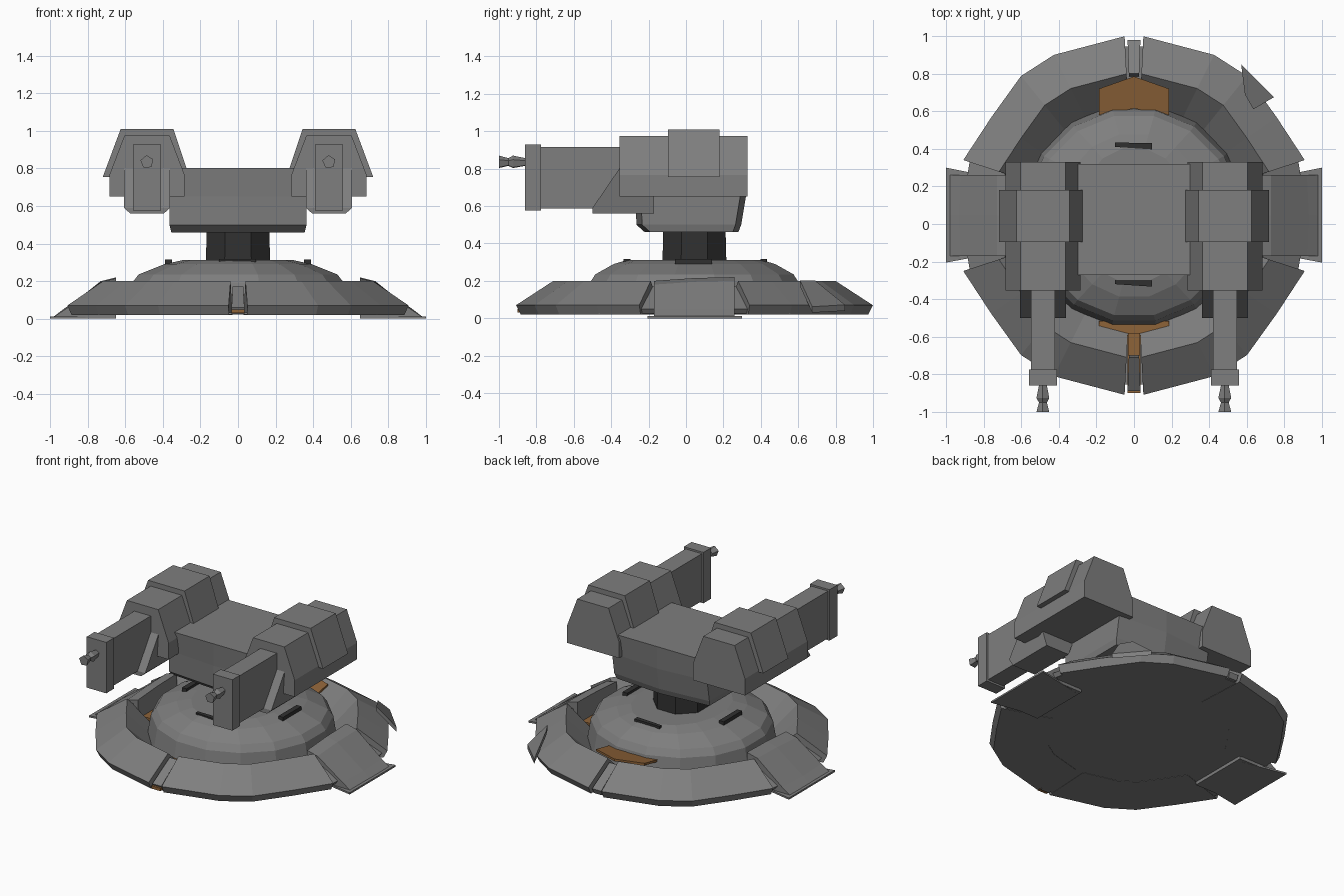
import bpy, bmesh
from math import cos, sin, radians, pi

cube = bpy.data.objects.get("Cube")
if cube:
    bpy.data.objects.remove(cube, do_unlink=True)

CY = 0.045  # centre of the round base along y


def material(name, rgb):
    m = bpy.data.materials.new(name)
    m.use_nodes = True
    m.diffuse_color = (*rgb, 1)
    m.node_tree.nodes["Principled BSDF"].inputs["Base Color"].default_value = (*rgb, 1)
    return m


grey = material("hull_grey", (0.21, 0.21, 0.21))
dark = material("dark_metal", (0.03, 0.03, 0.03))
orange = material("orange_panel", (0.27, 0.125, 0.04))


def loft(name, sections, mat=grey):
    """Skin a list of equal-length closed sections and cap both ends."""
    bm = bmesh.new()
    rows = [[bm.verts.new(p) for p in s] for s in sections]
    n = len(rows[0])
    for a, b in zip(rows, rows[1:]):
        for i in range(n):
            j = (i + 1) % n
            bm.faces.new((a[i], a[j], b[j], b[i]))
    bm.faces.new(rows[0])
    bm.faces.new(rows[-1])
    bmesh.ops.recalc_face_normals(bm, faces=bm.faces)
    mesh = bpy.data.meshes.new(name)
    bm.to_mesh(mesh)
    bm.free()
    mesh.materials.append(mat)
    obj = bpy.data.objects.new(name, mesh)
    bpy.context.collection.objects.link(obj)
    return obj


def box(name, x0, x1, y0, y1, z0, z1, mat=grey):
    return loft(name, [[(x0, y0, z), (x1, y0, z), (x1, y1, z), (x0, y1, z)]
                       for z in (z0, z1)], mat)


def prism_y(name, profile, cx, y0, y1):
    """Extrude an (x, z) profile along y around the line x = cx."""
    return loft(name, [[(cx + x, y, z) for x, z in profile] for y in (y0, y1)])


def arc(name, profile, angles, mat=grey):
    """Sweep an (r, z) profile around the base centre."""
    return loft(name, [[(r * cos(radians(a)), CY + r * sin(radians(a)), z)
                        for r, z in profile] for a in angles], mat)


def ngon(n, rx, ry, z, cy=CY):
    return [(rx * cos(2 * pi * (i + .5) / n), cy + ry * sin(2 * pi * (i + .5) / n), z)
            for i in range(n)]


# Outer armour ring in four quarters
ring = [(.58, .035), (.755, .2), (.955, .07), (.93, .02), (.58, .02)]
quarter = [18, 34.5, 51, 63.5, 87]
reach = [1, .965, 1, 1, 1]
for k, turn in enumerate((lambda a: a, lambda a: 180 - a, lambda a: 180 + a, lambda a: -a)):
    sections = []
    for a, s in zip(quarter, reach):
        t = radians(turn(a))
        sections.append([(r * s * cos(t), CY + r * s * sin(t), z) for r, z in ring])
    loft(f"armour_ring_{k + 1}", sections)

# Floor plate under the ring
corners = quarter + [180 - a for a in reversed(quarter)]
corners += [a + 180 for a in corners]
loft("floor_plate", [[(.9 * cos(radians(a)), CY + .9 * sin(radians(a)), z) for a in corners]
                     for z in (.022, .032)])

# Narrow blocks filling the front and back slits
slit = [(.74, .03), (.755, .175), (.935, .06), (.92, .025)]
for name, a in (("back", 90), ("front", 270)):
    arc(f"{name}_slit_block", slit, (a - 2.1, a + 2.1))

# Side footings: low filler, and a sloped foot reaching the ground
filler = [(.66, .03), (.72, .17), (.92, .05), (.9, .025)]
for name, s, a in (("left", 1, 0), ("right", -1, 180)):
    arc(f"{name}_filler", filler, (a - 18, a, a + 18))
    loft(f"{name}_foot", [
        [(s * x, y, z) for x, z in ((.65, zt), (.73, zt - .02), (xm, .05), (xe, .004), (.65, 0))]
        for y, zt, xm, xe in ((-.17, .2, .92, .99), (.045, .215, .93, .99), (.26, .22, .92, .99))])
    loft(f"{name}_foot_plate", [
        [(s * .65, -.14, z), (s * 1, -.205, z), (s * 1, .3, z), (s * .65, .23, z)]
        for z in (0, .012)])
    box(f"{name}_floor_panel", min(s * .56, s * .69), max(s * .56, s * .69),
        -.12, .21, .04, .07, orange)

# Orange panels in the trough
loft("back_panel", [[(-.185, .575, z), (0, .615, z + .01), (.185, .575, z), (.185, .72, z + .03),
                     (0, .785, z + .035), (-.185, .72, z + .03)] for z in (.15, .165)], orange)
loft("front_panel", [[(-.185, -.515, z), (0, -.53, z), (.185, -.515, z), (.185, -.56, z),
                      (0, -.6, z), (-.185, -.56, z)] for z in (.04, .08)], orange)
box("front_slit_strip", -.035, .035, -.9, -.58, .03, .05, orange)
box("front_slit_cover", -.033, .033, -.7, -.58, .05, .13, orange)

# Loose armour shard on the ring
loft("armour_shard", [[(.57, .85, .06 + d), (.745, .675, .05 + d), (.635, .61, .19 + d),
                       (.59, .69, .19 + d)] for d in (-.02, .012)])

# Central dome
loft("dome", [ngon(16, .6, .6, .025), ngon(16, .575, .57, .19), ngon(16, .54, .54, .235),
              ngon(16, .4, .44, .29), ngon(16, .3, .365, .312)])

# Dark slots around the dome
for name, y in (("front", -.315), ("back", .415)):
    loft(f"{name}_slot", [[(-.1, y - .005, z), (.095, y - .018, z), (.095, y + .016, z),
                           (-.1, y + .018, z)] for z in (.285, .318)], dark)
for name, x in (("right", -.37), ("left", .37)):
    box(f"{name}_slot", x - .018, x + .018, -.06, .14, .28, .316, dark)

# Neck
loft("neck", [ngon(8, .185, .185, .3), ngon(8, .18, .18, .48)], dark)


# Turret body with a shallow ridge down the front and back
def body_section(hw, front, back, z, ridge=.03):
    return [(-hw, front + ridge, z), (0, front, z), (hw, front + ridge, z),
            (hw, back - ridge, z), (0, back, z), (-hw, back - ridge, z)]


loft("turret_body", [body_section(.355, -.22, .28, .46), body_section(.365, -.265, .295, .5),
                     body_section(.365, -.27, .32, .65), body_section(.3, -.27, .32, .803, 0)])

# Gun pods
pod = [(-.2, .65), (-.2, .765), (-.12, .975), (.12, .975), (.2, .765), (.2, .65)]
band = [(-.235, .755), (-.14, 1.01), (.14, 1.01), (.225, .755)]
for name, s in (("left", 1), ("right", -1)):
    cx = s * .484
    prism_y(f"{name}_pod", pod, cx, -.355, .33)
    prism_y(f"{name}_pod_band", [(s * x * -1, z) for x, z in band], cx, -.095, .18)
    # Barrel and muzzle block
    box(f"{name}_barrel", cx - .063, cx + .063, -.8, -.33, .588, .916)
    box(f"{name}_muzzle", cx - .075, cx + .075, -.86, -.775, .575, .928)
    # Sloped shroud beneath the pod, chamfered along its lower edges
    loft(f"{name}_shroud", [[(cx + w, -.5 + c, .56), (cx + w, -.17, .56), (cx + v, -.17, .65),
                             (cx + v, -.35, .81), (cx + v, -.5, .59)]
                            for w, v, c in ((-.09, -.122, 0), (.09, .122, 0))])
    # Faceted nozzle tip
    rings = []
    for y, r in ((-.84, .018), (-.925, .036), (-.95, .022), (-1, .036)):
        rings.append([(cx + r * cos(2 * pi * i / 5 + .4), y, .834 + r * sin(2 * pi * i / 5 + .4))
                      for i in range(5)])
    loft(f"{name}_nozzle", rings)
